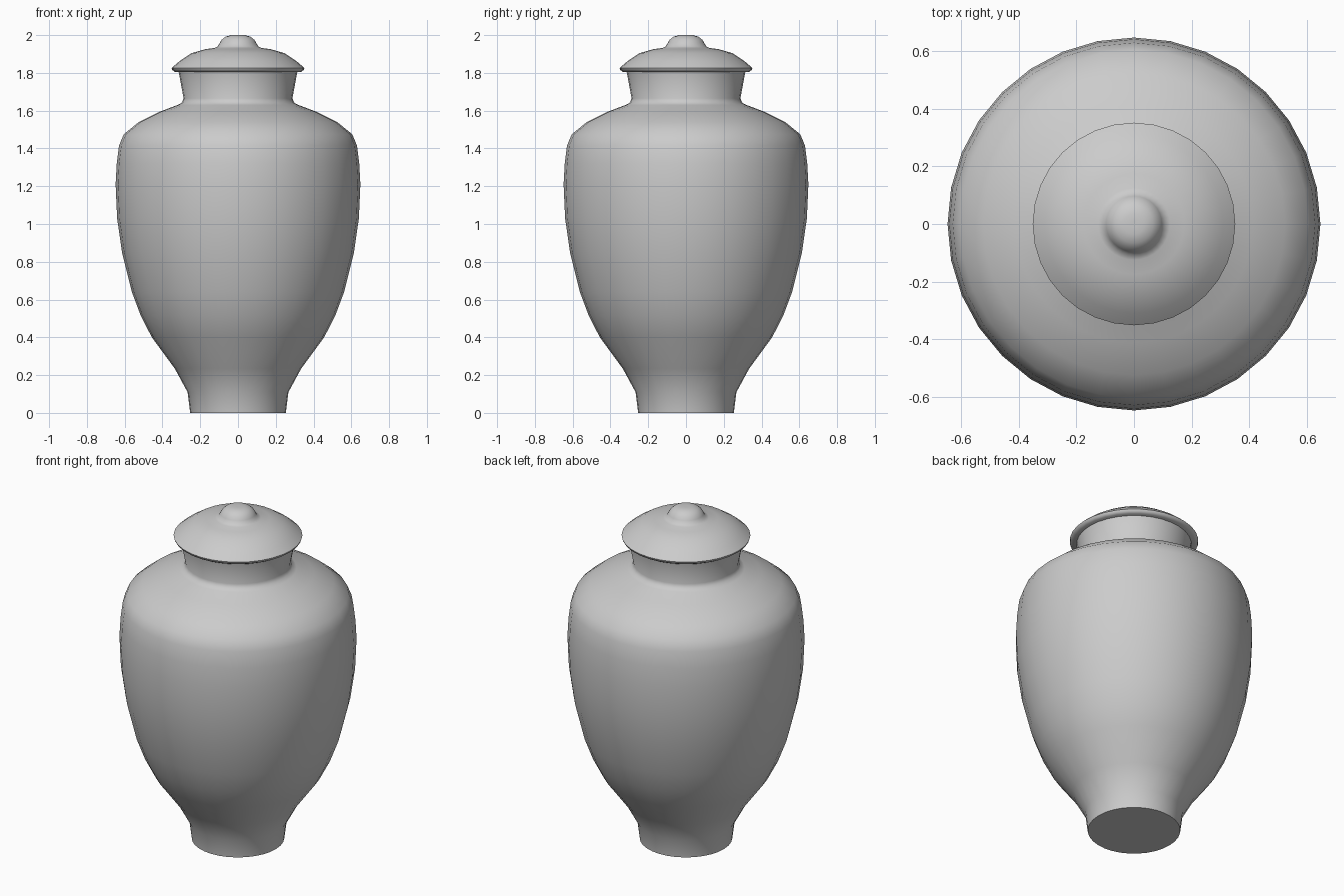
import bpy, bmesh
from math import cos, sin, tau, radians

if "Cube" in bpy.data.objects:
    bpy.data.objects.remove(bpy.data.objects["Cube"])

SIDES = 32


def lathe(name, profile):
    """Spin an (r, z) profile around z; close both ends with flat caps."""
    bm = bmesh.new()
    rings = [[bm.verts.new((r * cos(tau * i / SIDES), r * sin(tau * i / SIDES), z))
              for i in range(SIDES)] for r, z in profile]
    for a, b in zip(rings, rings[1:]):
        for i in range(SIDES):
            j = (i + 1) % SIDES
            bm.faces.new((a[i], a[j], b[j], b[i]))
    bm.faces.new(rings[0][::-1])
    bm.faces.new(rings[-1])
    me = bpy.data.meshes.new(name)
    bm.to_mesh(me)
    bm.free()
    ob = bpy.data.objects.new(name, me)
    bpy.context.collection.objects.link(ob)
    bpy.ops.object.select_all(action='DESELECT')
    ob.select_set(True)
    bpy.context.view_layer.objects.active = ob
    bpy.ops.object.shade_smooth_by_angle(angle=radians(50))
    return ob


# Foot, belly, shoulder and flared neck
lathe("jar_body", [
    (0.253, 0), (0.267, 0.11), (0.335, 0.235), (0.456, 0.40), (0.515, 0.515),
    (0.562, 0.64), (0.614, 0.85), (0.64, 1.03), (0.648, 1.21), (0.642, 1.32),
    (0.63, 1.415), (0.605, 1.475), (0.525, 1.54), (0.413, 1.595),
    (0.32, 1.63), (0.298, 1.642), (0.288, 1.665), (0.315, 1.81)])

# Domed lid with overhanging rim and rounded knob
lathe("lid", [
    (0.29, 1.806), (0.335, 1.806), (0.348, 1.815), (0.352, 1.826), (0.31, 1.862),
    (0.245, 1.905), (0.175, 1.925), (0.125, 1.932), (0.107, 1.94),
    (0.097, 1.958), (0.087, 1.975), (0.066, 1.992), (0.036, 2.0), (0.01, 2.0)])
